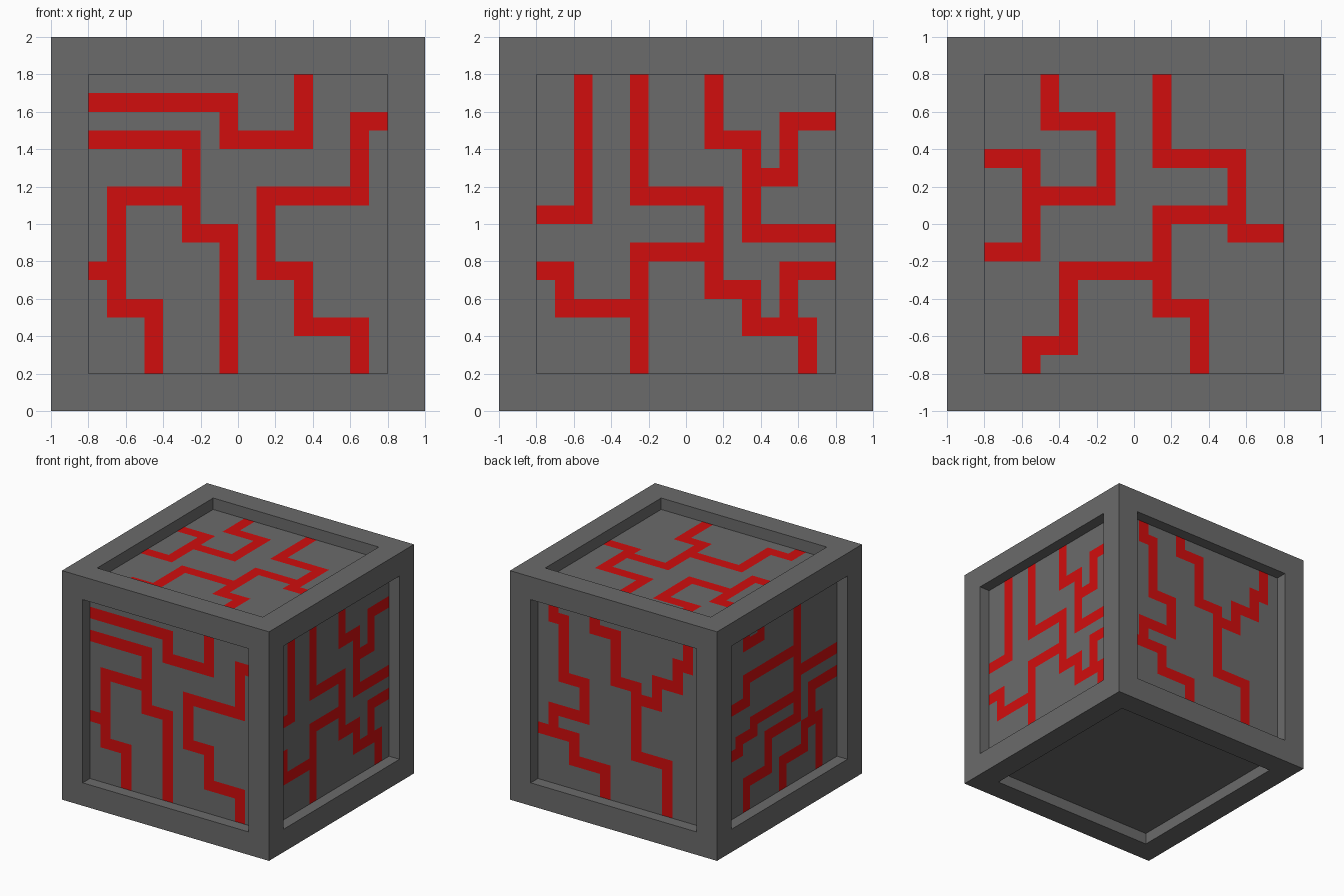
import bpy
import bmesh
from mathutils import Matrix, Vector

CELLS = 16          # squares along one recessed panel
PANEL = 0.8         # half width of a panel
FLOOR = 0.9         # distance of a panel from the block's centre
CENTRE = Vector((0, 0, 1))
UP = Vector((0, 0, 1))

default = bpy.data.objects.get("Cube")
if default:
    bpy.data.objects.remove(default, do_unlink=True)


def material(name, colour):
    mat = bpy.data.materials.new(name)
    mat.use_nodes = True
    mat.diffuse_color = colour
    mat.node_tree.nodes["Principled BSDF"].inputs["Base Color"].default_value = colour
    return mat


GREY = material("dark grey", (0.147, 0.147, 0.147, 1))
RED = material("circuit red", (0.64, 0.004, 0.004, 1))


def make_object(name, bm):
    mesh = bpy.data.meshes.new(name)
    bm.to_mesh(mesh)
    bm.free()
    mesh.materials.append(GREY)
    mesh.materials.append(RED)
    obj = bpy.data.objects.new(name, mesh)
    bpy.context.collection.objects.link(obj)
    return obj


# Block frame: every side inset and sunk; only the plain underside keeps its floor
bm = bmesh.new()
bmesh.ops.create_cube(bm, size=2, matrix=Matrix.Translation(CENTRE))
floors = list(bm.faces)
bmesh.ops.inset_individual(bm, faces=floors, thickness=1 - PANEL, use_even_offset=True)
bmesh.ops.inset_individual(bm, faces=floors, thickness=0, depth=FLOOR - 1)
bm.normal_update()
patterned = [f for f in floors if f.normal.z > -0.5]
bmesh.ops.delete(bm, geom=patterned, context="FACES_ONLY")
make_object("block_frame", bm)

STEP = {"R": (1, 0), "L": (-1, 0), "U": (0, 1), "D": (0, -1)}


def trace(start, moves):
    """Squares covered by a line from a start square through runs such as R7."""
    i, j = start
    squares = {start}
    for move in moves.split():
        di, dj = STEP[move[0]]
        for _ in range(int(move[1:])):
            i, j = i + di, j + dj
            squares.add((i, j))
    return squares


def circuit_panel(name, normal, right, up, lines):
    """Recessed panel whose squares turn red along the traced lines."""
    red = set()
    for start, moves in lines:
        red |= trace(start, moves)
    bm = bmesh.new()
    bmesh.ops.create_grid(bm, x_segments=CELLS, y_segments=CELLS, size=PANEL)
    cell = 2 * PANEL / CELLS
    for face in bm.faces:
        c = face.calc_center_median()
        square = (int((c.x + PANEL) / cell), int((c.y + PANEL) / cell))
        face.material_index = int(square in red)
    turn = Matrix((right, up, normal)).transposed().to_4x4()
    bm.transform(Matrix.Translation(CENTRE + normal * FLOOR) @ turn)
    make_object(name, bm)


# Circuit lines of each upright panel, seen from outside, from its lower left square
front_lines = [
    ((0, 14), "R7 D2 R4 U3"),
    ((0, 12), "R5 D5 R2 D7"),
    ((5, 9), "L4 D6 R2 D3"),
    ((0, 5), "R1"),
    ((15, 13), "L1 D4 L5 D4 R2 D3 R3 D2"),
]
right_lines = [
    ((0, 8), "R2 U7"),
    ((5, 15), "D6 R4 D5 R2 D2 R3 D2"),
    ((9, 15), "D3 R2 D5 R4"),
    ((15, 13), "L2 D3 L2"),
    ((9, 6), "L4 D6"),
    ((0, 5), "R1 D2 R4"),
    ((15, 5), "L2 D3"),
]
back_lines = [
    ((1, 15), "D1 R1 D5 R2 D3 L3 D2"),
    ((0, 4), "R3 D2 R3 D2"),
    ((5, 15), "D1 R2 D4 R2 D6 R3 D4"),
    ((9, 9), "R2 U2 R2 U2 R1 U2"),
]
left_lines = [
    ((3, 15), "D1 R2 U1"),
    ((10, 15), "D10 L4 D3 L3 D2"),
    ((10, 7), "L6 D1 L2 D1 L2"),
    ((0, 9), "R3 U2 R7"),
    ((10, 9), "R5"),
    ((15, 7), "L3 D3 L1 D2 L3 D2"),
    ((12, 4), "R1 D4"),
]
top_lines = [
    ((3, 15), "D2 R3 D4 L4"),
    ((0, 11), "R2 D5 L2"),
    ((9, 15), "D4 R4 D4 R2"),
    ((13, 8), "L4 D5 R2 D3"),
    ((9, 5), "L5 D4 L2 D1"),
]

# Upright panels around the block (its own left side is +x), then the top panel
X, Y = Vector((1, 0, 0)), Vector((0, 1, 0))
for name, normal, lines in [
    ("front_panel", -Y, front_lines),
    ("left_panel", X, right_lines),
    ("back_panel", Y, back_lines),
    ("right_panel", -X, left_lines),
]:
    circuit_panel(name, normal, UP.cross(normal), UP, lines)
circuit_panel("top_panel", UP, X, Y, top_lines)
